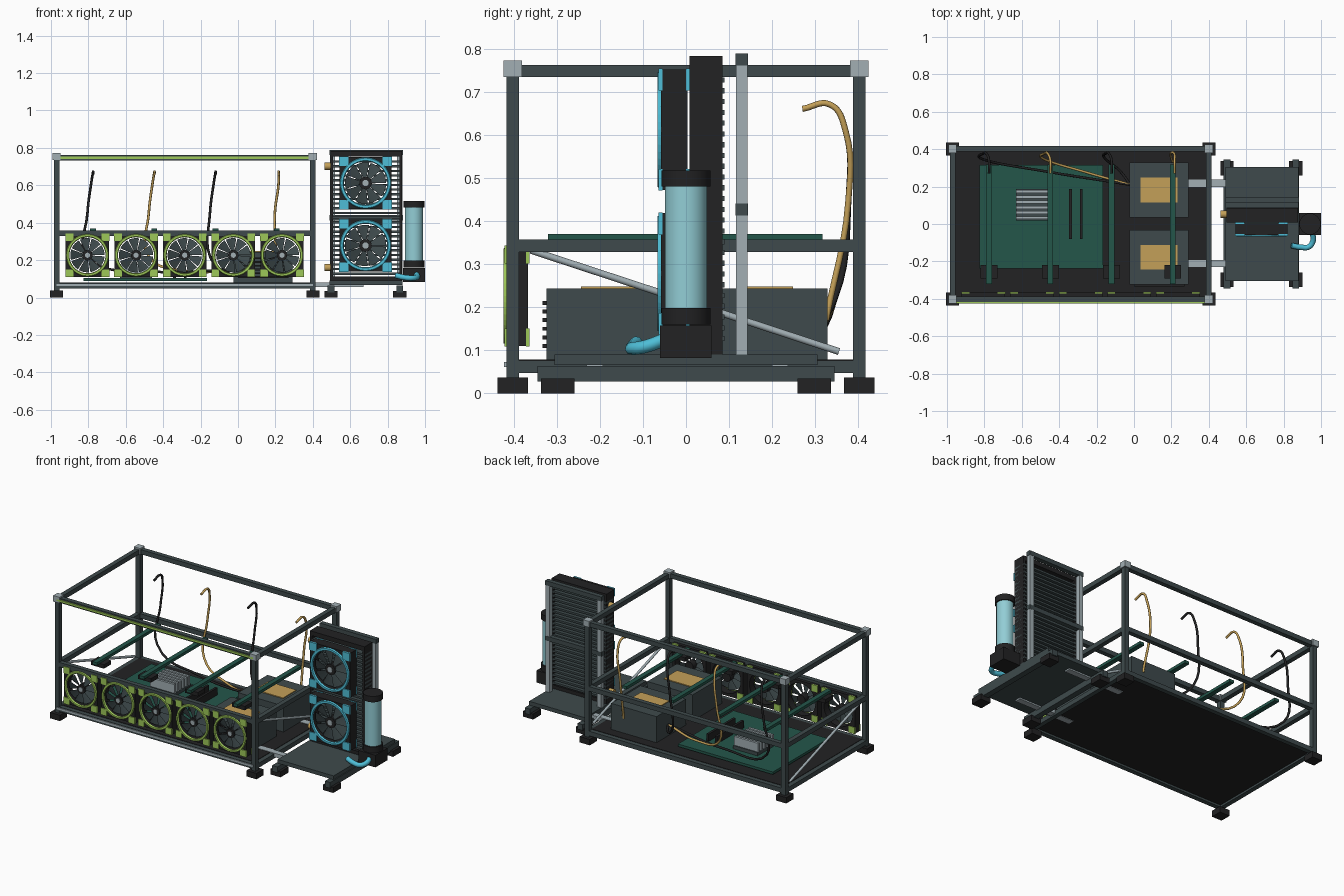
import bpy, bmesh
from math import sin, cos, pi, radians
from mathutils import Vector

cube = bpy.data.objects.get("Cube")
if cube:
    bpy.data.objects.remove(cube, do_unlink=True)


def material(name, r, g, b):
    lin = [((c / 255 + 0.055) / 1.055) ** 2.4 for c in (r, g, b)] + [1]
    m = bpy.data.materials.new(name)
    m.use_nodes = True
    m.diffuse_color = lin
    m.node_tree.nodes["Principled BSDF"].inputs["Base Color"].default_value = lin
    return m


SLATE = material("slate metal", 62, 74, 76)
BLACK = material("black plastic", 34, 34, 35)
STEEL = material("light steel", 162, 175, 180)
GREEN = material("circuit green", 36, 86, 74)
GOLD = material("gold", 196, 160, 88)
CYAN = material("cyan", 78, 190, 215)
PALE = material("pale coolant", 146, 205, 213)
LIME = material("lime", 158, 200, 88)


def finish(name, bm, mat, smooth=False):
    bmesh.ops.recalc_face_normals(bm, faces=bm.faces)
    me = bpy.data.meshes.new(name)
    bm.to_mesh(me)
    bm.free()
    me.materials.append(mat)
    ob = bpy.data.objects.new(name, me)
    bpy.context.collection.objects.link(ob)
    if smooth:
        bpy.ops.object.select_all(action='DESELECT')
        ob.select_set(True)
        bpy.context.view_layer.objects.active = ob
        bpy.ops.object.shade_smooth_by_angle(angle=radians(40))
    return ob


def add_box(bm, x, y, z):
    """x, y and z are (low, high) pairs."""
    vs = bmesh.ops.create_cube(bm, size=1)["verts"]
    for v in vs:
        v.co = [(p[0] + p[1]) / 2 + c * (p[1] - p[0]) for p, c in zip((x, y, z), v.co)]


def boxes(name, mat, *specs):
    bm = bmesh.new()
    for s in specs:
        add_box(bm, *s)
    return finish(name, bm, mat)


def span(c, w):
    return (c - w / 2, c + w / 2)


def cylinder(name, mat, start, end, r, sides=32):
    a, b = Vector(start), Vector(end)
    bm = bmesh.new()
    bmesh.ops.create_cone(bm, cap_ends=True, segments=sides, radius1=r, radius2=r, depth=(b - a).length)
    ob = finish(name, bm, mat, True)
    ob.location = (a + b) / 2
    ob.rotation_euler = (b - a).to_track_quat('Z', 'Y').to_euler()
    return ob


def tube(name, mat, pts, r):
    cu = bpy.data.curves.new(name, 'CURVE')
    cu.dimensions = '3D'
    cu.bevel_depth, cu.bevel_resolution, cu.resolution_u = r, 2, 6
    cu.use_fill_caps = True
    sp = cu.splines.new('BEZIER')
    sp.bezier_points.add(len(pts) - 1)
    for p, co in zip(sp.bezier_points, pts):
        p.co = co
        p.handle_left_type = p.handle_right_type = 'AUTO'
    cu.materials.append(mat)
    bpy.context.collection.objects.link(bpy.data.objects.new(name, cu))


def loft(name, mat, loops):
    """Closed skin through loops of points, joined back to the first."""
    bm = bmesh.new()
    rows = [[bm.verts.new(p) for p in loop] for loop in loops]
    n = len(rows[0])
    for a, b in zip(rows, rows[1:] + rows[:1]):
        for i in range(n):
            j = (i + 1) % n
            bm.faces.new((a[i], a[j], b[j], b[i]))
    return finish(name, bm, mat)


def fan(name, x, z, size, y0, y1, accent):
    h, n = size / 2, 48
    dirs = [(cos(2 * pi * i / n), sin(2 * pi * i / n)) for i in range(n)]

    def circle(r, y):
        return [(x + r * c, y, z + r * s) for c, s in dirs]

    def square(y):
        return [(x + h * c / max(abs(c), abs(s)), y, z + h * s / max(abs(c), abs(s))) for c, s in dirs]

    hole = h * 0.86
    loft(name + "_frame", BLACK, [square(y0), square(y1), circle(hole, y1), circle(hole, y0)])
    # accent ring and corner pads on the front, pads again at the back
    loft(name + "_ring", accent, [circle(h * 0.98, y0), circle(h * 0.95, y0 - 0.008),
                                  circle(h * 0.86, y0 - 0.008), circle(h * 0.83, y0)])
    k = h * 0.83
    boxes(name + "_corner_pads", accent,
          *[(span(x + sx * k, h * 0.36), y, span(z + sz * k, h * 0.36))
            for sx in (-1, 1) for sz in (-1, 1) for y in ((y0 - 0.006, y0 + 0.004), (y1 - 0.004, y1 + 0.004))])
    # pitched blades round a hub
    bm = bmesh.new()
    for b in range(9):
        prev = None
        for i in range(5):
            a = 2 * pi * (b + i / 4 * 0.9) / 9
            y = y0 + 0.006 + 0.012 * i / 4
            pair = [bm.verts.new((x + r * cos(a), y, z + r * sin(a))) for r in (h * 0.15, h * 0.79)]
            if prev:
                bm.faces.new((prev[0], prev[1], pair[1], pair[0]))
            prev = pair
    finish(name + "_blades", bm, SLATE)
    cylinder(name + "_hub", BLACK, (x, y0 + 0.002, z), (x, y1, z), h * 0.24, 24)
    cylinder(name + "_hub_cap", STEEL, (x, y0 - 0.002, z), (x, y0 + 0.002, z), h * 0.12, 16)


# open frame
XL, XR, YF, W = -0.97, 0.40, 0.402, 0.03
corners = [(x, y) for x in (XL, XR) for y in (-YF, YF)]
boxes("frame_posts", SLATE, *[(span(x, W), span(y, W), (0.035, 0.76)) for x, y in corners])
boxes("frame_feet", BLACK, *[(span(x, 0.07), span(y, 0.07), (0, 0.037)) for x, y in corners])
boxes("frame_corner_blocks", STEEL, *[(span(x, 0.044), span(y, 0.044), (0.734, 0.772)) for x, y in corners])
for label, z in (("bottom", 0.062), ("middle", 0.343), ("top", 0.748)):
    boxes(label + "_rails", SLATE,
          *[((XL, XR), span(y, W * 0.96), span(z, W * 0.96)) for y in (-YF, YF)],
          *[(span(x, W * 0.96), (-YF, YF), span(z, W * 0.96)) for x in (XL, XR)])
boxes("top_light_strip", LIME, ((XL, XR), (-0.424, -0.416), span(0.748, 0.013)))
boxes("bottom_trim_strip", STEEL, ((XL, XR), (-0.422, -0.416), span(0.067, 0.012)))
boxes("base_panel", BLACK, ((-0.956, 0.386), (-0.388, 0.388), (0.06, 0.079)))
for label, x in (("left", XR), ("right", XL)):
    cylinder(label + "_brace", STEEL, (x, -0.36, 0.332), (x, 0.355, 0.097), 0.008, 10)

# mainboard with heat sink and memory
boxes("mainboard", GREEN, ((-0.826, -0.165), (-0.237, 0.315), (0.088, 0.104)))
boxes("heat_sink_base", SLATE, ((-0.63, -0.46), (0.02, 0.187), (0.104, 0.125)))
boxes("heat_sink_fins", STEEL,
      *[((-0.63, -0.46), span(0.033 + 0.028 * i, 0.015), (0.125, 0.18)) for i in range(6)])
boxes("memory_sticks", BLACK, *[(span(x, 0.015), (-0.08, 0.187), (0.104, 0.15)) for x in (-0.34, -0.282)])

# power supplies
for label, y in (("front", -0.178), ("rear", 0.182)):
    boxes(label + "_power_supply", SLATE, ((-0.024, 0.292), span(y, 0.292), (0.078, 0.243)))
    boxes(label + "_supply_label", GOLD, ((0.035, 0.233), span(y, 0.132), (0.243, 0.248)))
boxes("supply_vents", BLACK, *[((0, 0.27), (-0.333, -0.323), span(0.11 + 0.02 * i, 0.009)) for i in range(6)])

# card bars, holders and cables
cards = (-0.775, -0.447, -0.12, 0.207)
boxes("card_bars", GREEN, *[(span(x, 0.03), (-0.32, 0.317), (0.352, 0.37)) for x in cards])
boxes("card_holders", BLACK, *[(span(x, 0.09), (-0.292, -0.22), (0.33, 0.355)) for x in cards])
for i, x in enumerate(cards):
    path = [(x, 0.27, 0.66), (x, 0.335, 0.67), (x - 0.01, 0.37, 0.61), (x - 0.03, 0.377, 0.45)]
    if x < 0:
        path += [(x - 0.03, 0.345, 0.22), (x * 0.6, 0.28, 0.14), (-0.02, 0.21, 0.15)]
    else:
        path = [(min(p[0] + 0.02, x + 0.01), p[1], p[2]) for p in path] + [(x, 0.325, 0.17)]
    tube("cable_%d" % (i + 1), (BLACK, GOLD)[i % 2], path, 0.007)

# front fan row
for i in range(5):
    fan("case_fan_%d" % (i + 1), -0.805 + 0.26 * i, 0.226, 0.232, -0.415, -0.367, LIME)

# radiator platform
boxes("platform_panel", SLATE, ((0.49, 0.88), (-0.305, 0.305), (0.066, 0.09)))
boxes("platform_rails", SLATE, *[(span(x, 0.036), (-0.344, 0.344), (0.027, 0.064)) for x in (0.497, 0.865)])
boxes("platform_feet", BLACK,
      *[(span(x, 0.07), span(y, 0.078), (0, 0.035)) for x in (0.497, 0.865) for y in (-0.298, 0.298)])
boxes("link_plates", STEEL, *[((0.28, 0.67), span(y, 0.038), (0.057, 0.081)) for y in (-0.212, 0.218)])

# radiator stand
boxes("stand_posts", STEEL, *[(span(x, 0.028), (0.116, 0.143), (0.09, 0.765)) for x in (0.505, 0.865)])
boxes("stand_crossbars", SLATE, *[((0.489, 0.881), (0.115, 0.144), span(z, 0.028)) for z in (0.427, 0.775)])

# radiator
RX = (0.495, 0.877)
boxes("radiator_case", BLACK,
      *[(span(x, 0.014), (0.008, 0.085), (0.085, 0.783)) for x in (0.502, 0.87)],
      (RX, (0.008, 0.085), (0.755, 0.783)), (RX, (0.008, 0.085), (0.085, 0.112)))
boxes("radiator_fins", SLATE,
      *[(RX, (0.012, 0.089), span(0.127 + 0.025 * i, 0.012)) for i in range(25)])
for i, z in enumerate((0.278, 0.612)):
    fan("radiator_fan_%d" % (i + 1), 0.682, z, 0.28, -0.058, 0.004, CYAN)
for label, z in (("lower", 0.16), ("upper", 0.702)):
    cylinder(label + "_fitting", GOLD, (0.463, 0.052, z), (0.497, 0.052, z), 0.019, 16)

# reservoir, pump and coolant hose
RES = 0.941
for part, mat, z0, z1, r in (("tank", PALE, 0.19, 0.49, 0.049), ("top_cap", BLACK, 0.48, 0.517, 0.057),
                             ("bottom_cap", BLACK, 0.16, 0.198, 0.057)):
    cylinder("reservoir_" + part, mat, (RES, 0, z0), (RES, 0, z1), r)
boxes("pump", BLACK, (span(RES, 0.118), (-0.06, 0.059), (0.082, 0.158)))
tube("coolant_hose", CYAN,
     [(0.955, -0.05, 0.125), (0.957, -0.09, 0.11), (0.935, -0.122, 0.104), (0.89, -0.124, 0.107), (0.842, -0.115, 0.118)],
     0.015)
